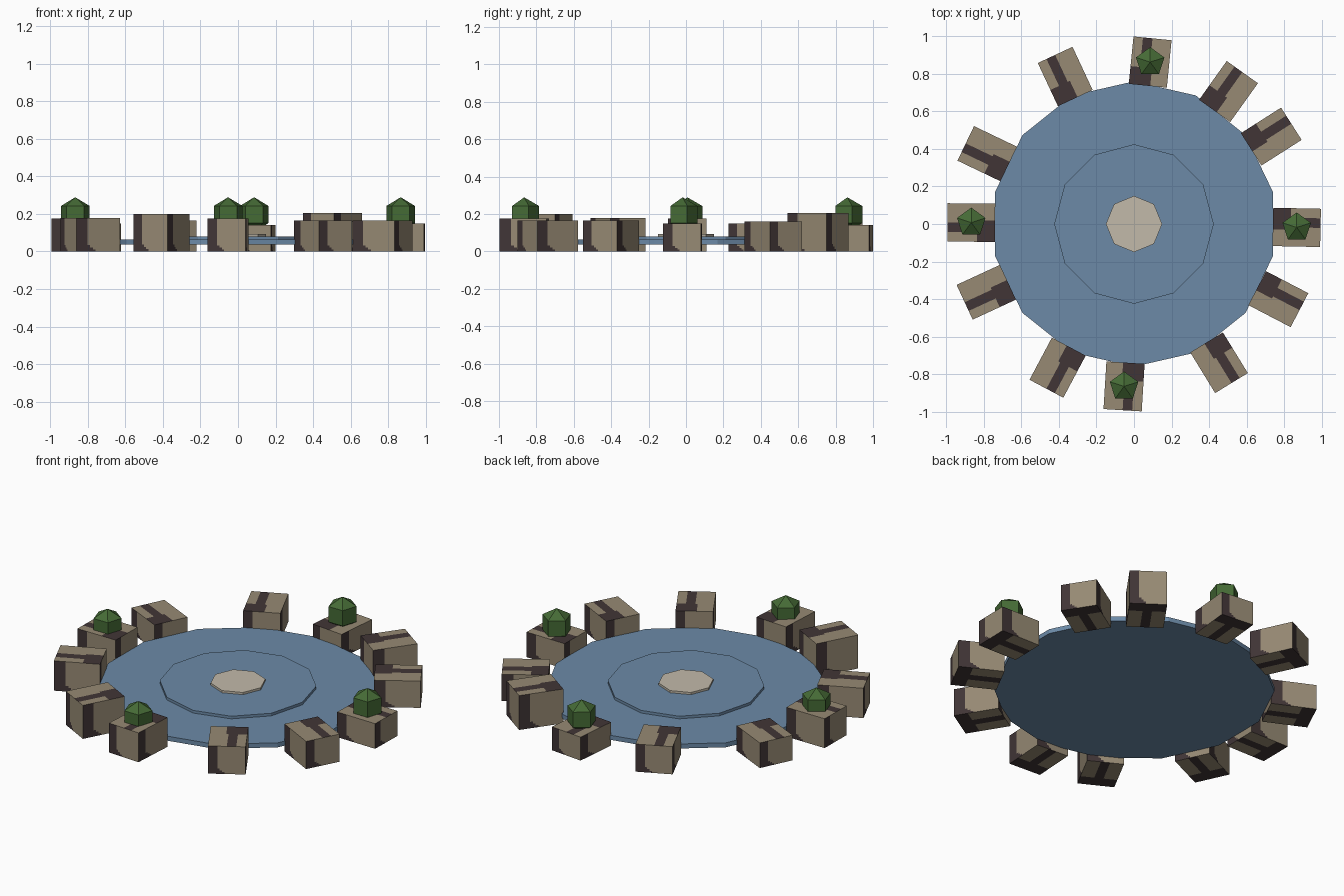
import bpy, bmesh, math
from mathutils import Vector, Matrix

cube = bpy.data.objects.get("Cube")
if cube:
    bpy.data.objects.remove(cube, do_unlink=True)


def material(name, colour):
    mat = bpy.data.materials.new(name)
    mat.use_nodes = True
    mat.diffuse_color = (*colour, 1)
    bsdf = mat.node_tree.nodes["Principled BSDF"]
    bsdf.inputs["Base Color"].default_value = (*colour, 1)
    bsdf.inputs["Roughness"].default_value = 0.9
    return mat


WATER = material("water blue", (0.15, 0.255, 0.39))
STONE = material("pale stone", (0.54, 0.49, 0.4))
TAN = material("tan rock", (0.31, 0.255, 0.175))
BROWN = material("dark brown rock", (0.053, 0.036, 0.037))
LEAF = material("leaf green", (0.06, 0.145, 0.036))


def finish(name, bm, *mats):
    mesh = bpy.data.meshes.new(name)
    bm.to_mesh(mesh)
    bm.free()
    for mat in mats:
        mesh.materials.append(mat)
    obj = bpy.data.objects.new(name, mesh)
    bpy.context.collection.objects.link(obj)
    return obj


def disc(name, sides, radius, low, high, turn, mat):
    bm = bmesh.new()
    place = Matrix.Translation((0, 0, (low + high) / 2)) @ Matrix.Rotation(turn, 4, "Z")
    bmesh.ops.create_cone(bm, cap_ends=True, segments=sides, radius1=radius,
                          radius2=radius, depth=high - low, matrix=place)
    return finish(name, bm, mat)


def is_brown(normal, p):
    """Patchy rock markings on a cube from -1 to 1; x is outward."""
    if normal.z > 0.5:
        return p.y > -0.1 if p.x < -0.2 else 0 < p.y < 0.55
    if normal.z < -0.5:
        return p.x > 0.35 or -0.3 < p.y < 0.3
    across = p.dot(Vector((0, 0, 1)).cross(normal))
    return across < -0.5 + 0.5 * max(0, -p.z) ** 4


def rock(name, angle, height):
    bm = bmesh.new()
    bmesh.ops.create_cube(bm, size=2)
    bmesh.ops.subdivide_edges(bm, edges=bm.edges[:], cuts=15, use_grid_fill=True)
    bm.normal_update()
    for face in bm.faces:
        face.material_index = int(is_brown(face.normal, face.calc_center_median()))
    bmesh.ops.scale(bm, vec=(0.127, 0.102, height / 2), verts=bm.verts)
    obj = finish(name, bm, TAN, BROWN)
    a = math.radians(angle)
    obj.location = (RING * math.cos(a), RING * math.sin(a), height / 2)
    obj.rotation_euler.z = a


def bush(name, angle):
    # Five-sided ball sunk into its rock
    bm = bmesh.new()
    bmesh.ops.create_uvsphere(bm, u_segments=5, v_segments=3, radius=0.092)
    obj = finish(name, bm, LEAF)
    a = math.radians(angle)
    obj.location = (RING * math.cos(a), RING * math.sin(a), 0.197)


# Pond, raised inner water and centre stone
disc("pond", 14, 0.76, 0.037, 0.064, 0, WATER)
disc("inner_water", 12, 0.425, 0.05, 0.08, 0, WATER)
disc("centre_stone", 8, 0.15, 0.06, 0.093, 0, STONE)

# Ring of rocks: angle, height; every third one carries a bush
RING = 0.867
rocks = [(84.3, 0.14), (54.5, 0.205), (32.5, 0.16), (-1.2, 0.15),
         (-27.5, 0.165), (-58.5, 0.165), (-93.5, 0.175), (-118, 0.2),
         (-155.2, 0.178), (179.5, 0.175), (154.4, 0.15), (115, 0.165)]
for i, (angle, height) in enumerate(rocks):
    rock(f"rock_{i + 1}", angle, height)
    if i % 3 == 0:
        bush(f"bush_{i // 3 + 1}", angle)
